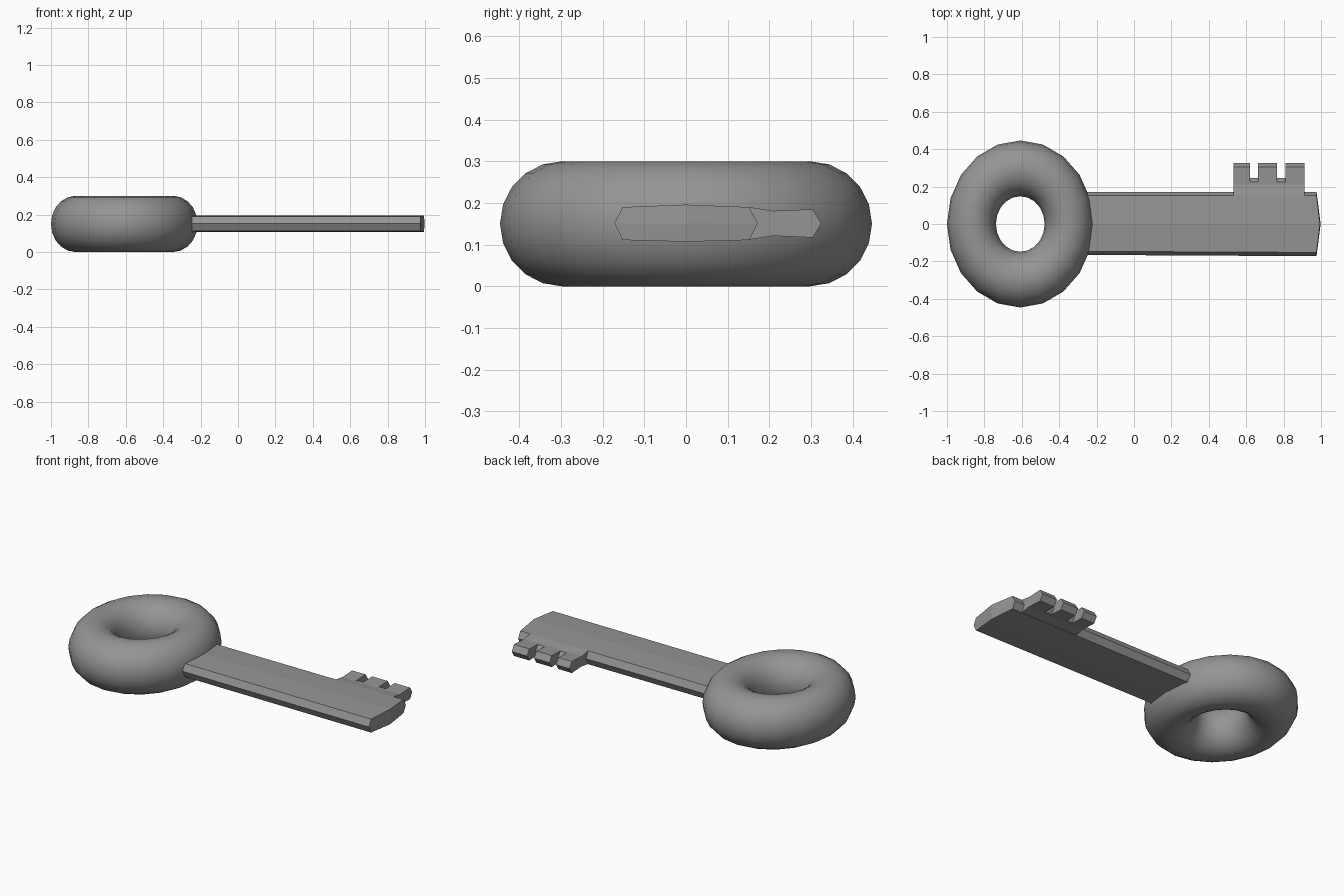
import bpy, bmesh
from math import radians

if "Cube" in bpy.data.objects:
    bpy.data.objects.remove(bpy.data.objects["Cube"])

# Dark grey metal
metal = bpy.data.materials.new("dark_grey")
metal.diffuse_color = (0.30, 0.30, 0.30, 1)
metal.use_nodes = True
metal.node_tree.nodes["Principled BSDF"].inputs["Base Color"].default_value = metal.diffuse_color


def make_object(name, bm):
    bmesh.ops.remove_doubles(bm, verts=bm.verts[:], dist=1e-5)
    bmesh.ops.recalc_face_normals(bm, faces=bm.faces[:])
    mesh = bpy.data.meshes.new(name)
    bm.to_mesh(mesh)
    bm.free()
    mesh.materials.append(metal)
    obj = bpy.data.objects.new(name, mesh)
    bpy.context.collection.objects.link(obj)
    return obj


def loft(bm, sections):
    """Skin a list of closed sections, leaving the ends open."""
    rings = [[bm.verts.new(p) for p in s] for s in sections]
    for a, b in zip(rings, rings[1:]):
        n = len(a)
        for i in range(n):
            j = (i + 1) % n
            bm.faces.new((a[i], a[j], b[j], b[i]))
    return rings


MID = 0.151  # height of the key's middle plane

# Oval ring handle
bpy.ops.mesh.primitive_torus_add(
    major_segments=20, minor_segments=20, major_radius=0.2975,
    minor_radius=0.149, location=(-0.608, 0, 0.15))
bow = bpy.context.object
bow.name = "ring_handle"
bow.scale = (0.878, 1, 1.007)
bpy.ops.object.transform_apply(location=False, rotation=False, scale=True)
bpy.ops.object.shade_smooth_by_angle(angle=radians(40))
bow.data.materials.append(metal)

# Flat bevelled blade with a slightly pointed tip: (y, z, x at the tip)
profile = [(-0.172, 0.151, 0.976), (-0.152, 0.190, 0.976), (0, 0.196, 0.994),
           (0.152, 0.190, 0.976), (0.172, 0.151, 0.976), (0.152, 0.111, 0.976),
           (0, 0.107, 0.994), (-0.152, 0.111, 0.976)]
bm = bmesh.new()
start = [(-0.30, y * (0.96 if y < 0 else 1), z) for y, z, x in profile]
end = [(x, y, z) for y, z, x in profile]
rings = loft(bm, [start, end])
bm.faces.new(rings[0])
tip = bm.verts.new((0.998, 0, MID))
for i in range(8):
    bm.faces.new((rings[1][i], rings[1][(i + 1) % 8], tip))
make_object("blade", bm)


# Toothed edge: one section swept along x, its outer edge stepping in and out
def tooth_section(x, edge):
    shoulder = edge - 0.021
    top = [(0.152, 0.039), (min(0.21, shoulder), 0.030),
           (shoulder, 0.034 if edge > 0.3 else 0.030), (edge, 0.0)]
    pts = top + [(y, -h) for y, h in reversed(top[:-1])]
    return [(x, y, MID + h) for y, h in pts]


OUT, IN = 0.325, 0.246
steps = [(0.533, 0.621, OUT), (0.621, 0.664, IN), (0.664, 0.765, OUT),
         (0.765, 0.811, IN), (0.811, 0.911, OUT)]
sections = []
for x0, x1, edge in steps:
    sections += [tooth_section(x0, edge), tooth_section(x1, edge)]
bm = bmesh.new()
rings = loft(bm, sections)
bm.faces.new(rings[0])
bm.faces.new(rings[-1])
make_object("teeth", bm)
